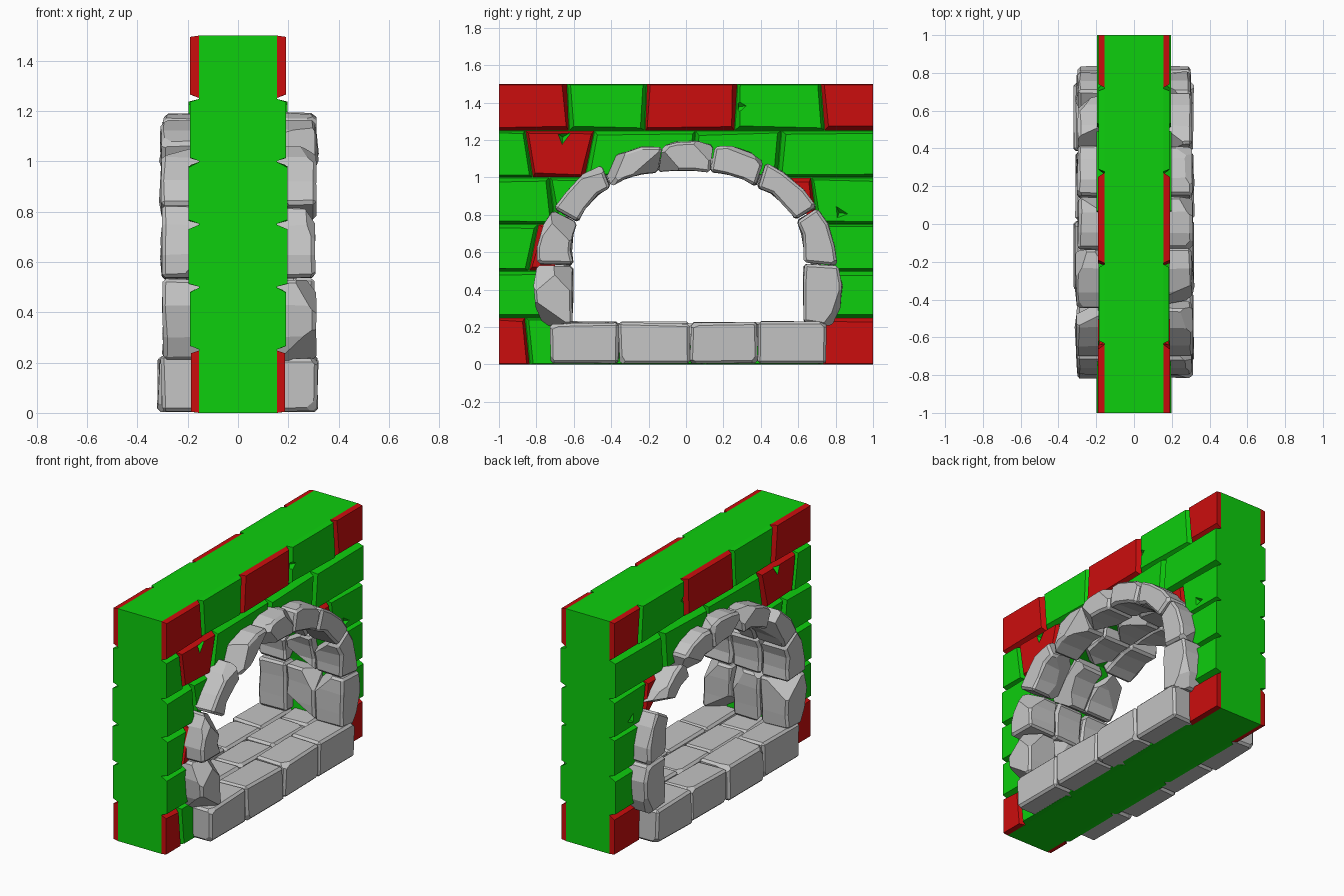
import bpy, bmesh, math, random
from mathutils import Vector

if "Cube" in bpy.data.objects:
    bpy.data.objects.remove(bpy.data.objects["Cube"])

random.seed(7)
R = random.uniform


def material(name, rgb):
    m = bpy.data.materials.new(name)
    m.diffuse_color = (*rgb, 1)
    m.use_nodes = True
    m.node_tree.nodes["Principled BSDF"].inputs["Base Color"].default_value = m.diffuse_color
    return m


GREEN = material("green brick", (0.004, 0.62, 0.004))
RED = material("red brick", (0.60, 0.004, 0.004))
GREY = material("grey stone", (0.55, 0.55, 0.55))


def finish(bm, name, mats):
    bmesh.ops.recalc_face_normals(bm, faces=bm.faces[:])
    me = bpy.data.meshes.new(name)
    bm.to_mesh(me)
    bm.free()
    ob = bpy.data.objects.new(name, me)
    bpy.context.collection.objects.link(ob)
    for m in mats:
        me.materials.append(m)
    return ob


def loft(bm, ring_a, ring_b, mat=0):
    """Closed solid between two rings with the same number of points."""
    a = [bm.verts.new(p) for p in ring_a]
    b = [bm.verts.new(p) for p in ring_b]
    n = len(a)
    faces = [bm.faces.new(a), bm.faces.new(b[::-1])]
    for i in range(n):
        j = (i + 1) % n
        faces.append(bm.faces.new((a[j], a[i], b[i], b[j])))
    for f in faces:
        f.material_index = mat


def cut(ob, cutter):
    mod = ob.modifiers.new("opening", 'BOOLEAN')
    mod.operation = 'DIFFERENCE'
    mod.solver = 'EXACT'
    mod.object = cutter
    bpy.context.view_layer.objects.active = ob
    bpy.ops.object.modifier_apply(modifier=mod.name)


# Arch joints, left to right: inner (y, z) and outer (y, z)
JOINTS = [((-.61, .215), (-.76, .205)), ((-.605, .53), (-.795, .535)),
          ((-.58, .76), (-.71, .83)), ((-.40, .95), (-.45, 1.07)),
          ((-.15, 1.03), (-.13, 1.165)), ((.13, 1.03), (.15, 1.17)),
          ((.38, .95), (.42, 1.08)), ((.59, .77), (.70, .84)),
          ((.63, .54), (.81, .53)), ((.63, .22), (.785, .205))]
# Outward bulge of each arch stone: inner side, outer side
BULGE = [(0.0, .035), (.02, .03), (.025, .03), (.02, .03), (.01, .03),
         (.02, .03), (.025, .03), (.02, .03), (0.0, .04)]

# Cutter: the arch opening, hidden behind the stone ring, plus brick chips
bm = bmesh.new()
mid = [((a[0] + b[0]) / 2, (a[1] + b[1]) / 2) for a, b in JOINTS]
outline = [(-.69, .1)] + mid + [(.70, .1)]
loft(bm, [(-.5, y, z) for y, z in outline], [(.5, y, z) for y, z in outline])
CHIPS = [[(.265, 1.44), (.35, 1.385), (.265, 1.31)],
         [(.79, .87), (.90, .80), (.80, .765)],
         [(-.70, 1.24), (-.58, 1.26), (-.665, 1.15)]]
for s in (-1, 1):
    for tri in CHIPS:
        cy = sum(p[0] for p in tri) / 3
        cz = sum(p[1] for p in tri) / 3
        base = [bm.verts.new((s * .21, y, z)) for y, z in tri]
        tip = bm.verts.new((s * .16, cy - .01, cz))
        bm.faces.new(base)
        for i in range(3):
            bm.faces.new((base[i], base[(i + 1) % 3], tip))
cutter = finish(bm, "opening_cutter", [])
cutter.hide_render = True
cutter.hide_viewport = False

# Wall core
CORE = .155
bm = bmesh.new()
ring = [(-1, 0), (1, 0), (1, 1.5), (-1, 1.5)]
loft(bm, [(-CORE, y, z) for y, z in ring], [(CORE, y, z) for y, z in ring])
core = finish(bm, "wall_core", [GREEN])
cut(core, cutter)

# Brick courses from the bottom: joints as (y at bottom, y at top), red bricks
ROWS = [([(-.835, -.86), (-.4, -.4), (.1, .1), (.73, .73)], {0, 4}),
        ([(-.3, -.3), (.3, .3)], set()),
        ([(-.84, -.79), (-.3, -.3), (.3, .3)], {1}),
        ([(-.70, -.73), (-.2, -.2), (.3, .3), (.70, .67)], {3}),
        ([(-.82, -.86), (-.54, -.49), (.03, .05), (.49, .51)], {1}),
        ([(-.625, -.635), (-.22, -.21), (.26, .275), (.74, .72)], {0, 2, 4})]
bm = bmesh.new()
for r, (joints, reds) in enumerate(ROWS):
    ends = [(-1, -1)] + joints + [(1, 1)]
    z0, z1 = r * .25, r * .25 + .25
    for i in range(len(ends) - 1):
        (l0, l1), (r0, r1) = ends[i], ends[i + 1]
        gl = 0 if i == 0 else .002
        gr = 0 if i == len(ends) - 2 else .002
        gb = 0 if r == 0 else .002
        gt = 0 if r == 5 else .002
        base = [(l0 + gl, z0 + gb), (r0 - gr, z0 + gb),
                (r1 - gr, z1 - gt), (l1 + gl, z1 - gt)]
        face = []
        for k, (y, z) in enumerate(base):
            left, low = k in (0, 3), k < 2
            dy = (R(.01, .026) if (gl if left else gr) else 0) * (1 if left else -1)
            dz = (R(.01, .024) if (gb if low else gt) else .005) * (1 if low else -1)
            face.append((y + dy, z + dz))
        out = R(.186, .199) if i not in reds else R(.182, .192)
        for s in (-1, 1):
            loft(bm, [(s * CORE, y, z) for y, z in base],
                 [(s * out, y, z) for y, z in face], 1 if i in reds else 0)
bricks = finish(bm, "wall_bricks", [GREEN, RED])
cut(bricks, cutter)


def stone(name, ring, x0, x1, chips=4):
    """Worn stone block: jittered prism, chamfered edges, broken corners."""
    bm = bmesh.new()
    c = Vector((0, sum(p[0] for p in ring), sum(p[1] for p in ring))) / len(ring)
    c.x = (x0 + x1) / 2
    j = .006
    rings = [[(x + R(-j, j), y + R(-j, j), max(z + R(-j, j), .004))
              for y, z in ring] for x in (x0, x1)]
    loft(bm, *rings)
    bmesh.ops.recalc_face_normals(bm, faces=bm.faces[:])
    corners = [v.co.copy() for v in bm.verts]
    sharp = [e for e in bm.edges if e.calc_face_angle(0) > math.radians(35)]
    bmesh.ops.bevel(bm, geom=sharp, offset=.014, segments=1, profile=.5,
                    affect='EDGES', clamp_overlap=True)
    for p in random.sample(corners, min(chips, len(corners))):
        d = p - c
        n = Vector([math.copysign(R(.25, 1), v) for v in d]).normalized()
        cuts = bmesh.ops.bisect_plane(
            bm, geom=bm.verts[:] + bm.edges[:] + bm.faces[:], dist=1e-5,
            plane_co=p - n * R(.018, .03), plane_no=n, clear_outer=True)
        edges = [e for e in cuts['geom_cut'] if isinstance(e, bmesh.types.BMEdge)]
        bmesh.ops.holes_fill(bm, edges=edges, sides=0)
    finish(bm, name, [GREY])


def curve(a, b, bulge):
    """Four points from a to b, bowed away from the arch centre."""
    a, b = Vector(a), Vector(b)
    n = Vector((-(b - a).y, (b - a).x)).normalized()
    if n.dot((a + b) / 2 - Vector((0, .4))) < 0:
        n = -n
    return [a.lerp(b, t) + n * bulge * 4 * t * (1 - t) for t in (0, .3, .7, 1)]


# Arch stones, three deep through the wall
G = .003
COLUMNS = [(-.305, -.105), (-.1, .1), (.105, .305)]
for i in range(len(JOINTS) - 1):
    (ia, oa), (ib, ob) = JOINTS[i], JOINTS[i + 1]
    for k, (x0, x1) in enumerate(COLUMNS):
        inner = curve(ia, ib, BULGE[i][0])
        outer = curve(oa, ob, BULGE[i][1])
        ring = inner + outer[::-1]
        m = sum(ring, Vector((0, 0))) / 8
        along = (Vector(ib) + Vector(ob) - Vector(ia) - Vector(oa)).normalized()
        ring = [p - along * G * (1 if (p - m).dot(along) > 0 else -1) for p in ring]
        x0 += R(-.012, .01) if k == 0 else 0
        x1 += R(-.01, .012) if k == 2 else 0
        stone(f"arch_stone_{i + 1}_{k + 1}", [tuple(p) for p in ring], x0, x1)

# Threshold paving, three rows; the middle row is staggered
EDGE = [-.73, -.36, .02, .385, .75]
MIDDLE = [-.72, -.47, -.12, .22, .56, .74]
for k, ((x0, x1), ys) in enumerate(zip(COLUMNS, (EDGE, MIDDLE, EDGE))):
    for i in range(len(ys) - 1):
        a, b, top = ys[i] + G, ys[i + 1] - G, R(.215, .23)
        low = .004 if k != 1 else .03
        stone(f"floor_stone_{k + 1}_{i + 1}",
              [(a, low), (b, low), (b, top), (a, top)],
              x0 + (R(-.012, .0) if k == 0 else 0),
              x1 + (R(.0, .012) if k == 2 else 0), 3)
